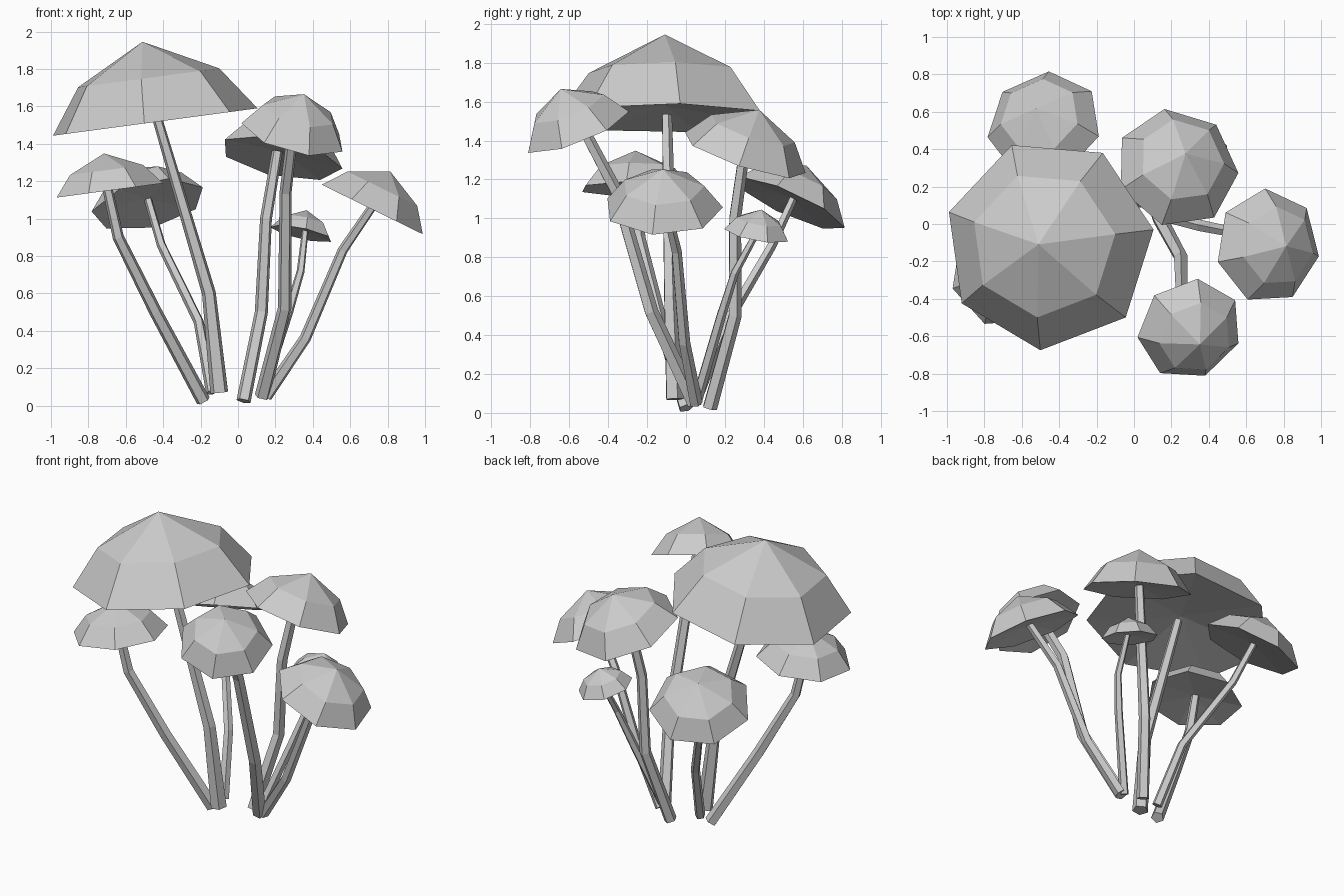
import bpy, bmesh, math
from mathutils import Vector

cube = bpy.data.objects.get("Cube")
if cube:
    bpy.data.objects.remove(cube, do_unlink=True)

grey = bpy.data.materials.new("pale_grey")
grey.use_nodes = True
grey.diffuse_color = (0.6, 0.6, 0.6, 1)
grey.node_tree.nodes["Principled BSDF"].inputs["Base Color"].default_value = (0.6, 0.6, 0.6, 1)

UP = Vector((0, 0, 1))


def ring(bm, center, axis, radius, sides, phase):
    """Regular polygon of vertices facing along axis."""
    turn = UP.rotation_difference(axis)
    verts = []
    for i in range(sides):
        a = math.radians(phase) + math.tau * i / sides
        verts.append(bm.verts.new(center + turn @ Vector((math.cos(a), math.sin(a), 0)) * radius))
    return verts


def bridge(bm, low, high):
    n = len(low)
    for i in range(n):
        j = (i + 1) % n
        bm.faces.new((low[i], low[j], high[j], high[i]))


def fan(bm, loop, tip):
    v = bm.verts.new(tip)
    for i in range(len(loop)):
        bm.faces.new((loop[i], loop[(i + 1) % len(loop)], v))


def finish(bm, name):
    bmesh.ops.recalc_face_normals(bm, faces=bm.faces)
    mesh = bpy.data.meshes.new(name)
    bm.to_mesh(mesh)
    bm.free()
    mesh.materials.append(grey)
    bpy.context.collection.objects.link(bpy.data.objects.new(name, mesh))


def cap(name, center, lean, radius, height, phase):
    """Seven-sided dome with a shallow hollow underside."""
    c = Vector(center)
    axis = Vector((lean[0], lean[1], 1)).normalized()
    bm = bmesh.new()
    rim = ring(bm, c, axis, radius, 7, phase)
    shoulder = ring(bm, c + axis * height * 0.55, axis, radius * 0.69, 7, phase)
    bridge(bm, rim, shoulder)
    fan(bm, shoulder, c + axis * height)
    fan(bm, rim, c + axis * height * 0.15)
    finish(bm, name)


def stem(name, path, base_r, top_r):
    """Bent five-sided tube tapering along the path."""
    pts = [Vector(p) for p in path]
    bm = bmesh.new()
    rings = []
    last = len(pts) - 1
    for i, p in enumerate(pts):
        axis = (pts[min(i + 1, last)] - pts[max(i - 1, 0)]).normalized()
        r = base_r + (top_r - base_r) * i / last
        rings.append(ring(bm, p, axis, r, 5, 20))
    for a, b in zip(rings, rings[1:]):
        bridge(bm, a, b)
    bm.faces.new(rings[0])
    bm.faces.new(rings[-1])
    finish(bm, name)


# Caps: rim centre, lean, rim radius, height, turn
cap("large_cap", (-0.453, -0.109, 1.515), (-0.134, 0), 0.568, 0.434, 8)
cap("back_left_cap", (-0.48, 0.53, 1.075), (-0.22, 0.45), 0.312, 0.22, -15)
cap("left_cap", (-0.69, -0.26, 1.15), (-0.135, 0), 0.295, 0.2, -9)
cap("back_right_cap", (0.229, 0.299, 1.325), (0.2, 0.33), 0.335, 0.25, -3)
cap("front_cap", (0.298, -0.562, 1.455), (0.26, -0.39), 0.288, 0.232, -19)
cap("right_cap", (0.715, -0.119, 1.05), (0.49, 0), 0.309, 0.225, -10)
cap("small_cap", (0.34, 0.365, 0.92), (0.22, 0.18), 0.172, 0.13, 20)

# Stems from the shared foot up into each cap
stem("large_stem", [(-0.1, -0.06, 0.07), (-0.155, -0.08, 0.6), (-0.43, -0.1, 1.53)], 0.05, 0.028)
stem("back_left_stem", [(-0.14, 0.05, 0.07), (-0.21, 0.2, 0.45), (-0.41, 0.44, 0.86), (-0.48, 0.55, 1.1)], 0.032, 0.022)
stem("left_stem", [(-0.185, 0.0, 0.025), (-0.44, -0.14, 0.5), (-0.64, -0.24, 0.9), (-0.7, -0.26, 1.17)], 0.04, 0.028)
stem("back_right_stem", [(0.03, 0.12, 0.025), (0.125, 0.25, 0.5), (0.15, 0.25, 1.0), (0.21, 0.3, 1.36)], 0.04, 0.03)
stem("front_stem", [(0.13, 0.04, 0.05), (0.25, -0.18, 0.52), (0.255, -0.36, 1.14), (0.295, -0.54, 1.48)], 0.042, 0.03)
stem("right_stem", [(0.15, 0.05, 0.05), (0.36, -0.01, 0.36), (0.56, -0.05, 0.83), (0.73, -0.11, 1.08)], 0.036, 0.024)
stem("small_stem", [(0.12, 0.05, 0.05), (0.27, 0.18, 0.5), (0.335, 0.25, 0.72), (0.36, 0.37, 0.94)], 0.03, 0.018)
